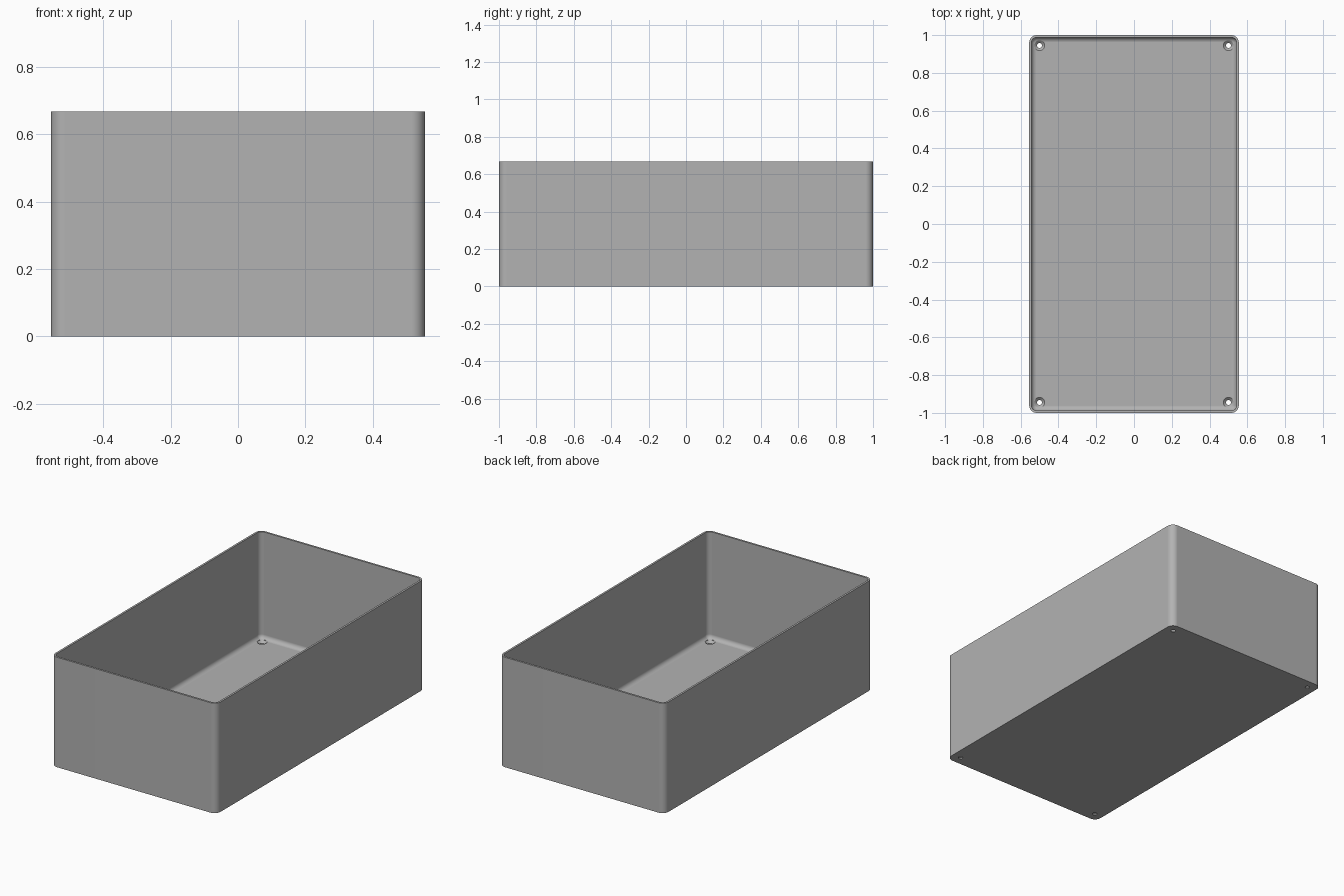
import bpy, bmesh
from math import sin, cos, pi

cube = bpy.data.objects.get("Cube")
if cube:
    bpy.data.objects.remove(cube, do_unlink=True)

HALF_X, HALF_Y, HEIGHT = 0.555, 1.0, 0.667
WALL, FLOOR, CORNER, FILLET = 0.012, 0.02, 0.04, 0.026
SEG = 8

grey = bpy.data.materials.new("grey plastic")
grey.use_nodes = True
colour = (0.45, 0.45, 0.45, 1)
grey.diffuse_color = colour
grey.node_tree.nodes["Principled BSDF"].inputs["Base Color"].default_value = colour


def make_object(name, bm):
    bmesh.ops.recalc_face_normals(bm, faces=bm.faces)
    mesh = bpy.data.meshes.new(name)
    bm.to_mesh(mesh)
    bm.free()
    mesh.materials.append(grey)
    obj = bpy.data.objects.new(name, mesh)
    bpy.context.collection.objects.link(obj)
    return obj


def rounded_loop(bm, inset, z):
    """Rounded rectangle, moved inward from the outer wall."""
    r = max(CORNER - inset, 0.002)
    cx, cy = HALF_X - inset - r, HALF_Y - inset - r
    verts = []
    for q, (sx, sy) in enumerate([(1, 1), (-1, 1), (-1, -1), (1, -1)]):
        for i in range(SEG + 1):
            a = (q + i / SEG) * pi / 2
            verts.append(bm.verts.new((sx * cx + r * cos(a), sy * cy + r * sin(a), z)))
    return verts


def circle_loop(bm, x, y, r, z, n=32):
    return [bm.verts.new((x + r * cos(2 * pi * i / n), y + r * sin(2 * pi * i / n), z))
            for i in range(n)]


def skin(bm, loops):
    """Bridge successive loops and cap both ends."""
    for a, b in zip(loops, loops[1:]):
        for i in range(len(a)):
            j = (i + 1) % len(a)
            bm.faces.new((a[i], a[j], b[j], b[i]))
    bm.faces.new(loops[0])
    bm.faces.new(loops[-1])


# Open tray: outer wall, rim, inner wall, fillet, floor
bm = bmesh.new()
section = [(0, 0), (0, HEIGHT), (WALL, HEIGHT)]
for i in range(SEG + 1):
    a = i / SEG * pi / 2
    section.append((WALL + FILLET * (1 - cos(a)), FLOOR + FILLET * (1 - sin(a))))
skin(bm, [rounded_loop(bm, inset, z) for inset, z in section])
tray = make_object("tray", bm)

# Countersunk screw holes in the four floor corners
bm = bmesh.new()
for sx in (-1, 1):
    for sy in (-1, 1):
        profile = [(0.013, -0.1), (0.013, 0.007), (0.027, FLOOR), (0.027, 0.1)]
        skin(bm, [circle_loop(bm, sx * 0.5, sy * 0.945, r, z) for r, z in profile])
cutter = make_object("screw_hole_cutter", bm)
cutter.hide_render = True

cut = tray.modifiers.new("screw holes", "BOOLEAN")
cut.operation = "DIFFERENCE"
cut.solver = "EXACT"
cut.object = cutter
bpy.context.view_layer.objects.active = tray
tray.select_set(True)
cutter.select_set(False)
bpy.ops.object.modifier_apply(modifier=cut.name)
bpy.data.objects.remove(cutter, do_unlink=True)

# Smooth corners, flat walls
bpy.ops.object.shade_smooth_by_angle(angle=pi / 6)
weighted = tray.modifiers.new("flat walls", "WEIGHTED_NORMAL")
weighted.keep_sharp = True
